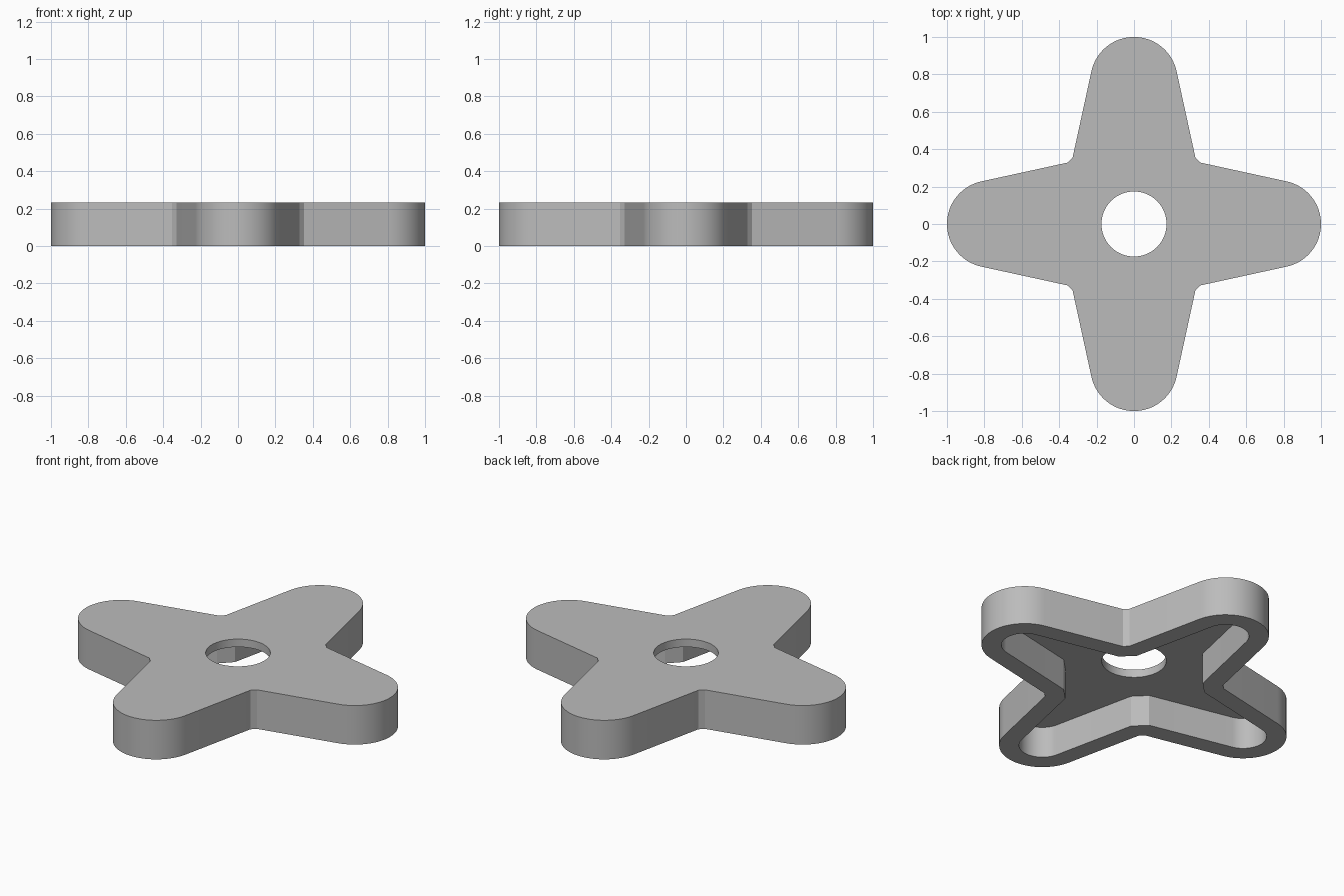
import bpy, bmesh
from math import sin, cos, pi, radians
from mathutils import Vector, Matrix

cube = bpy.data.objects.get("Cube")
if cube:
    bpy.data.objects.remove(cube, do_unlink=True)

HEIGHT, PLATE, WALL = 0.232, 0.047, 0.107
TIP_R, HOLE_R = 0.233, 0.174
TAPER = radians(12.3)
CORNER_X = 0.354
TIP_STEPS, HOLE_STEPS = 32, 64


def star_outline(inset):
    """Four tapered round-tipped arms with a flat chamfer between neighbours."""
    centre = Vector((1 - TIP_R, 0))
    side = Vector((sin(TAPER), cos(TAPER)))
    diagonal = Vector((1, 1)).normalized()
    corner_y = (side.dot(centre) + TIP_R - side.x * CORNER_X) / side.y
    miter = (side + diagonal) / (1 + side.dot(diagonal))
    corner = Vector((CORNER_X, corner_y)) - miter * inset
    half = pi / 2 - TAPER
    arm = [Vector((corner.x, -corner.y))]
    for i in range(TIP_STEPS + 1):
        a = half * (2 * i / TIP_STEPS - 1)
        arm.append(centre + Vector((cos(a), sin(a))) * (TIP_R - inset))
    arm.append(corner)
    return [Matrix.Rotation(k * pi / 2, 2) @ p for k in range(4) for p in arm]


def circle(radius):
    return [Vector((cos(a), sin(a))) * radius
            for a in (2 * pi * i / HOLE_STEPS for i in range(HOLE_STEPS))]


bm = bmesh.new()


def ring(points, z):
    verts = [bm.verts.new((p.x, p.y, z)) for p in points]
    for a, b in zip(verts, verts[1:] + verts[:1]):
        bm.edges.new((a, b))
    return verts


def bridge(lower, upper):
    n = len(lower)
    for i in range(n):
        j = (i + 1) % n
        bm.faces.new((lower[i], lower[j], upper[j], upper[i]))


def fill_between(outer, inner):
    edges = [bm.edges.get((a, b)) for loop in (outer, inner)
             for a, b in zip(loop, loop[1:] + loop[:1])]
    bmesh.ops.triangle_fill(bm, edges=edges, use_beauty=True)


# Rings of the hollow shell
outer, inner, hole = star_outline(0), star_outline(WALL), circle(HOLE_R)
ceiling = HEIGHT - PLATE
outer_top, outer_foot = ring(outer, HEIGHT), ring(outer, 0)
inner_foot, inner_top = ring(inner, 0), ring(inner, ceiling)
hole_low, hole_top = ring(hole, ceiling), ring(hole, HEIGHT)

# Top plate and recessed underside, both pierced by the hole
fill_between(outer_top, hole_top)
fill_between(inner_top, hole_low)
# Outer wall, bottom rim, pocket wall, hole wall
bridge(outer_foot, outer_top)
bridge(outer_foot, inner_foot)
bridge(inner_foot, inner_top)
bridge(hole_low, hole_top)
bmesh.ops.recalc_face_normals(bm, faces=bm.faces)

mesh = bpy.data.meshes.new("four_arm_knob")
bm.to_mesh(mesh)
bm.free()
knob = bpy.data.objects.new("four_arm_knob", mesh)
bpy.context.collection.objects.link(knob)

# Plain grey
grey = bpy.data.materials.new("plain_grey")
grey.use_nodes = True
colour = (0.5, 0.5, 0.5, 1)
grey.diffuse_color = colour
grey.node_tree.nodes["Principled BSDF"].inputs["Base Color"].default_value = colour
mesh.materials.append(grey)

bpy.ops.object.select_all(action="DESELECT")
knob.select_set(True)
bpy.context.view_layer.objects.active = knob
bpy.ops.object.shade_smooth_by_angle(angle=radians(20))
